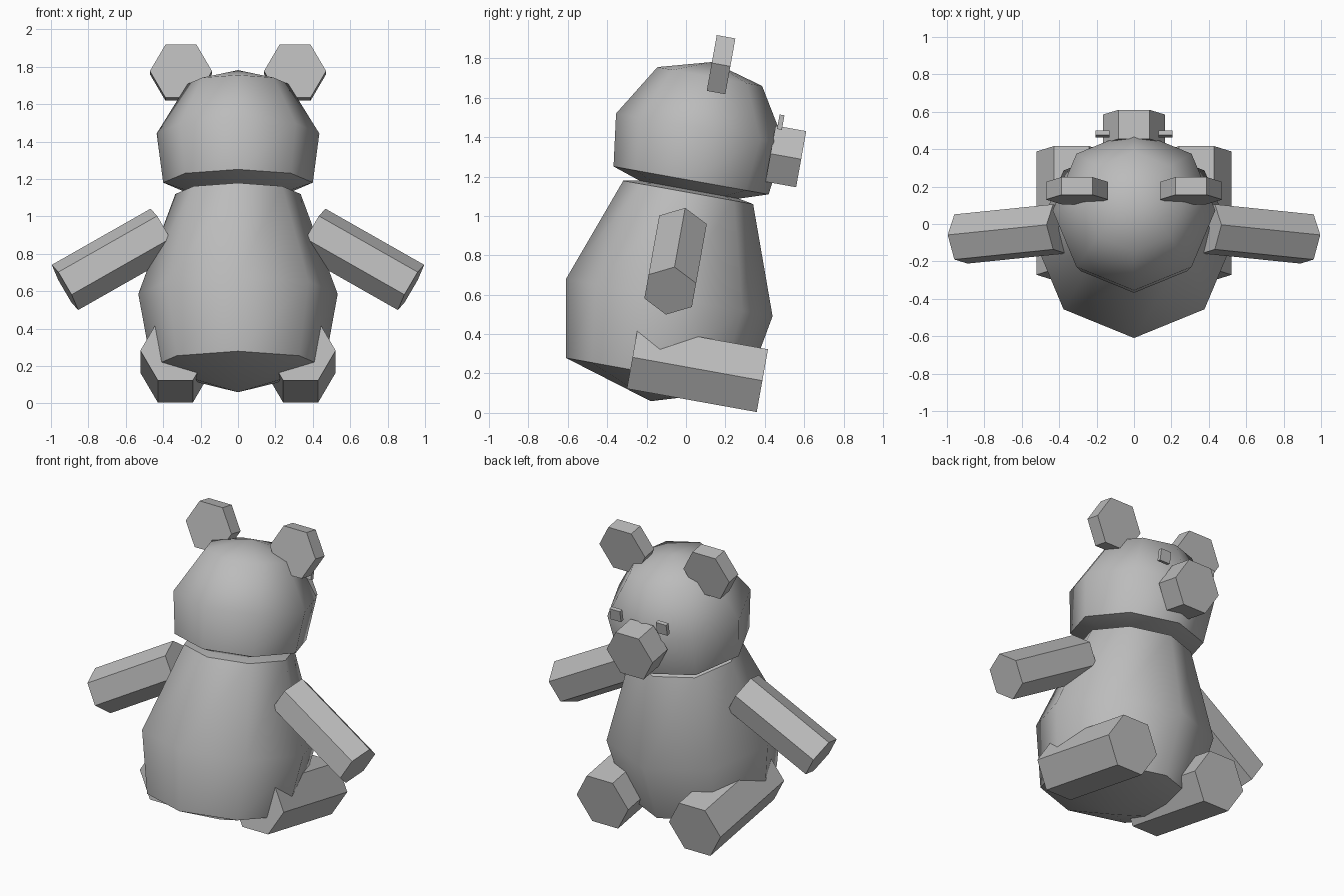
import bpy, bmesh
from math import radians, sin, cos, pi
from mathutils import Matrix, Vector

if "Cube" in bpy.data.objects:
    bpy.data.objects.remove(bpy.data.objects["Cube"])

grey = bpy.data.materials.new("plain_grey")
grey.use_nodes = True
COLOUR = (0.5, 0.5, 0.5, 1)
grey.diffuse_color = COLOUR
grey.node_tree.nodes["Principled BSDF"].inputs["Base Color"].default_value = COLOUR

# The whole figure leans by the same small angle
LEAN = Matrix.Rotation(radians(-10.2), 4, 'X')


def finish(name, bm, centre, turn=Matrix()):
    bmesh.ops.recalc_face_normals(bm, faces=bm.faces)
    mesh = bpy.data.meshes.new(name)
    bm.to_mesh(mesh)
    bm.free()
    mesh.materials.append(grey)
    mesh.transform(Matrix.Translation(centre) @ LEAN @ turn)
    obj = bpy.data.objects.new(name, mesh)
    bpy.context.collection.objects.link(obj)
    return obj


def turned(name, centre, bottom, rings, top):
    """Eight-sided round body with a pole at each end."""
    bm = bmesh.new()
    n = 8
    loops = [[bm.verts.new((r * sin(2 * pi * i / n), -r * cos(2 * pi * i / n), z))
              for i in range(n)] for r, z in rings]
    low, high = bm.verts.new((0, 0, bottom)), bm.verts.new((0, 0, top))
    for i in range(n):
        j = (i + 1) % n
        for a, b in zip(loops, loops[1:]):
            bm.faces.new((a[i], a[j], b[j], b[i]))
        bm.faces.new((low, loops[0][j], loops[0][i]))
        bm.faces.new((high, loops[-1][i], loops[-1][j]))
    obj = finish(name, bm, centre)
    bpy.ops.object.select_all(action='DESELECT')
    obj.select_set(True)
    bpy.context.view_layer.objects.active = obj
    bpy.ops.object.shade_smooth_by_angle(angle=radians(55))


def hex_prism(name, centre, radius, length, turn):
    """Hexagonal prism along local z with corners on local x."""
    bm = bmesh.new()
    bmesh.ops.create_cone(bm, cap_ends=True, segments=6, radius1=radius,
                          radius2=radius, depth=length,
                          matrix=Matrix.Rotation(radians(90), 4, 'Z'))
    finish(name, bm, centre, turn)


# Body and head
turned("body", (0, -0.085, 0.585), -0.534,
       [(0.462, -0.394), (0.533, 0), (0.335, 0.543)], 0.605)
turned("head", (0, 0.073, 1.443), -0.4,
       [(0.4, -0.267), (0.435, 0), (0.27, 0.269)], 0.344)

# Snout
forward = Matrix.Rotation(radians(90), 4, 'X')
hex_prism("snout", (0, 0.507, 1.302), 0.167, 0.158, forward)

# Paired parts
for side, s in (("left", 1), ("right", -1)):
    hex_prism(side + "_ear", (s * 0.305, 0.178, 1.768), 0.166, 0.096, forward)
    hex_prism(side + "_leg", (s * 0.335, 0.058, 0.223), 0.187, 0.67, forward)
    hex_prism(side + "_arm", (s * 0.661, -0.053, 0.77), 0.1415, 0.61,
              Matrix.Rotation(radians(s * 120), 4, 'Y'))
    eye = bmesh.new()
    bmesh.ops.create_cube(eye, size=1, matrix=Matrix.Diagonal((0.075, 0.025, 0.075, 1)))
    finish(side + "_eye", eye, (s * 0.168, 0.481, 1.476))
